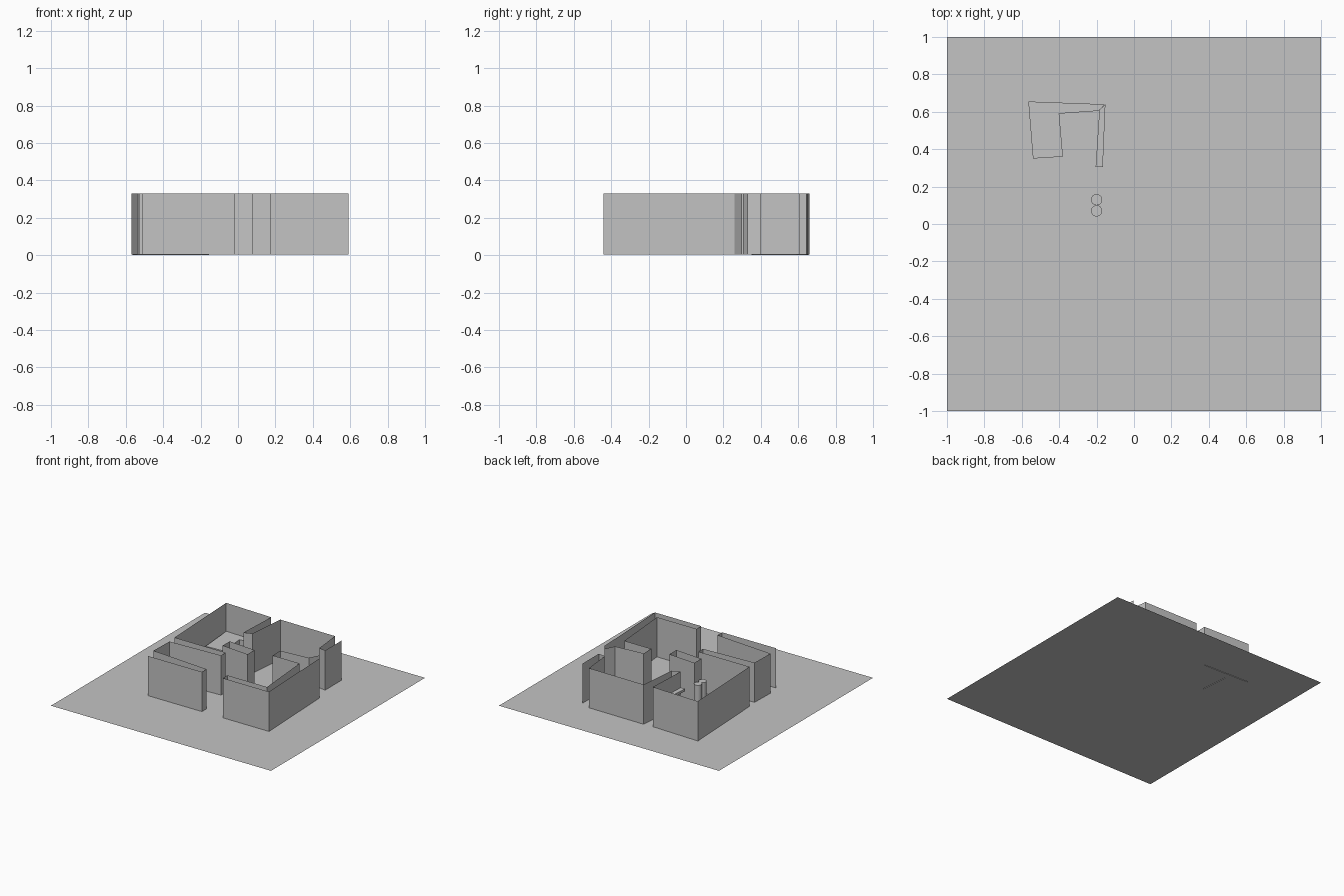
import bpy, bmesh

cube = bpy.data.objects.get("Cube")
if cube:
    bpy.data.objects.remove(cube, do_unlink=True)

grey = bpy.data.materials.new("plain_grey")
grey.use_nodes = True
grey.diffuse_color = (0.55, 0.55, 0.55, 1)
grey.node_tree.nodes["Principled BSDF"].inputs["Base Color"].default_value = grey.diffuse_color

GROUND = 0.004
WALL_TOP = 0.33


def finish(name, bm):
    mesh = bpy.data.meshes.new(name)
    bm.to_mesh(mesh)
    bm.free()
    mesh.materials.append(grey)
    obj = bpy.data.objects.new(name, mesh)
    bpy.context.collection.objects.link(obj)
    return obj


def wall(name, path, closed=False):
    """Thin open-topped sheet raised along a floor-plan path."""
    bm = bmesh.new()
    low = [bm.verts.new((x, y, GROUND)) for x, y in path]
    high = [bm.verts.new((x, y, WALL_TOP)) for x, y in path]
    count = len(path)
    for i in range(count if closed else count - 1):
        j = (i + 1) % count
        bm.faces.new((low[i], low[j], high[j], high[i]))
    return finish(name, bm)


def slab(name, outline, bottom, top):
    """Solid prism over a floor-plan outline."""
    bm = bmesh.new()
    base = bm.faces.new([bm.verts.new((x, y, bottom)) for x, y in outline])
    moved = bmesh.ops.extrude_face_region(bm, geom=[base])["geom"]
    verts = [v for v in moved if isinstance(v, bmesh.types.BMVert)]
    bmesh.ops.translate(bm, verts=verts, vec=(0, 0, top - bottom))
    bmesh.ops.recalc_face_normals(bm, faces=bm.faces)
    return finish(name, bm)


# Ground sheet
bm = bmesh.new()
bmesh.ops.create_grid(bm, x_segments=1, y_segments=1, size=1)
finish("ground_sheet", bm).location.z = GROUND

# Left rooms: back room outline running on into the front room
wall("left_room_walls", [
    (-0.165, 0.305), (-0.15, 0.645), (-0.57, 0.66), (-0.535, -0.06),
    (-0.07, -0.06), (-0.07, -0.12), (-0.525, -0.14), (-0.53, -0.34),
    (-0.02, -0.38), (-0.02, -0.44), (-0.51, -0.44)])

# Back right room
wall("back_right_walls", [
    (-0.165, 0.305), (-0.10, 0.33), (-0.07, 0.65), (0.43, 0.645),
    (0.455, 0.405), (0.515, 0.395), (0.515, 0.61)])

# Front right room, with a short partition turned into the house
wall("front_right_walls", [
    (0.17, -0.44), (0.59, -0.44), (0.56, 0.26), (0.53, 0.30), (0.49, 0.22),
    (0.245, 0.20), (0.245, 0.10), (0.49, 0.10), (0.53, -0.38), (0.17, -0.38)],
    closed=True)

# Partition in the middle
wall("middle_partition", [(-0.16, 0.03), (0.08, 0.01), (0.08, 0.10), (-0.16, 0.12)],
     closed=True)

# Counter and shelf in the back left room
slab("counter", [
    (-0.54, 0.35), (-0.38, 0.36), (-0.40, 0.59), (-0.19, 0.605),
    (-0.155, 0.64), (-0.565, 0.655)], 0, 0.10)
slab("side_shelf", [(-0.205, 0.305), (-0.167, 0.305), (-0.153, 0.64), (-0.185, 0.61)],
     0.18, 0.20)

# Pair of round posts
for i, y in enumerate((0.07, 0.13)):
    bpy.ops.mesh.primitive_cylinder_add(vertices=32, radius=0.03, depth=0.17,
                                        location=(-0.2, y, GROUND + 0.085))
    post = bpy.context.object
    post.name = f"round_post_{i + 1}"
    post.data.materials.append(grey)
    bpy.ops.object.shade_smooth_by_angle()
